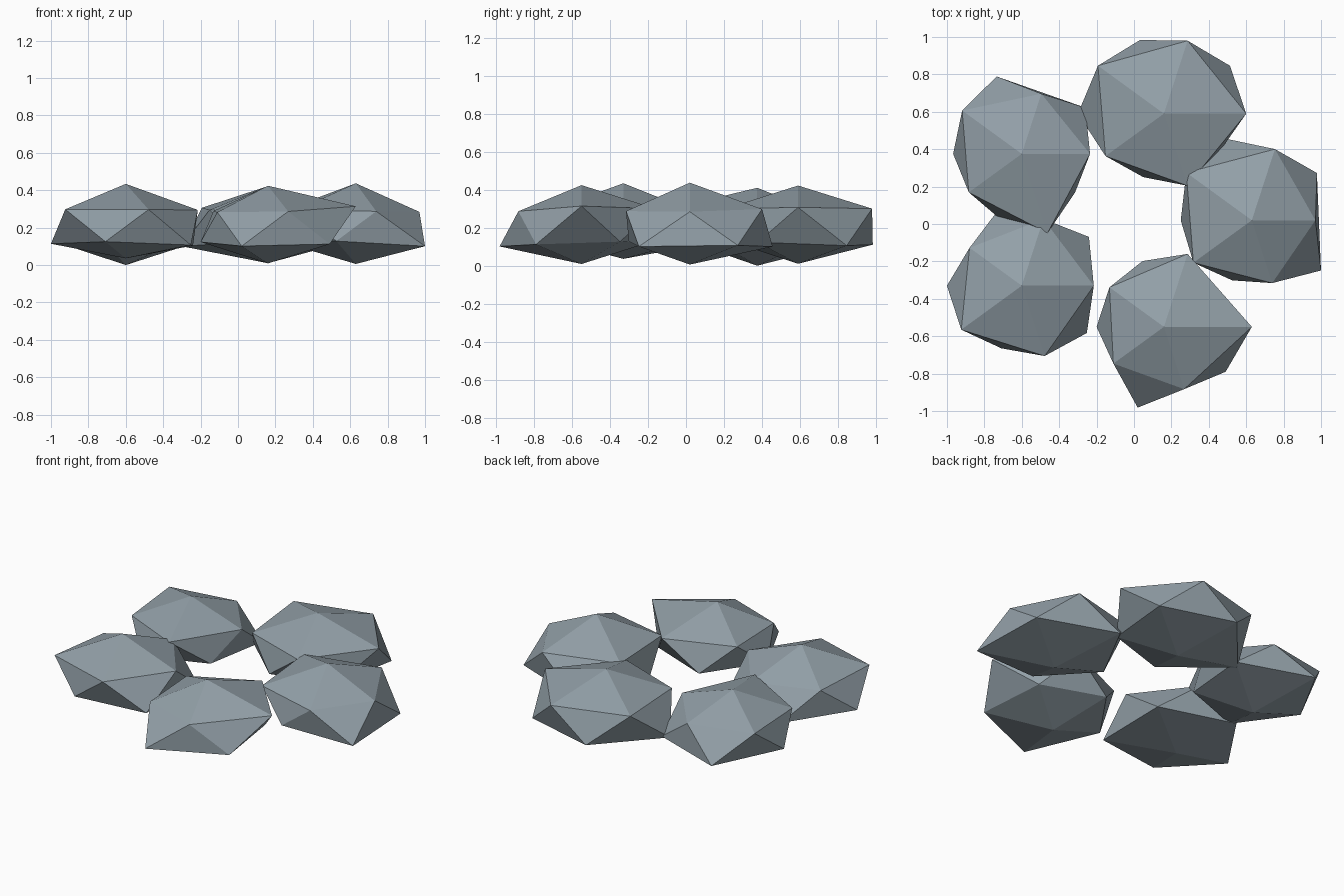
import bpy, bmesh, math

if "Cube" in bpy.data.objects:
    bpy.data.objects.remove(bpy.data.objects["Cube"])

MID_Z = 0.206      # height of each stone's middle
FLATTEN = 0.23     # ring height relative to its radius

slate = bpy.data.materials.new("slate")
slate.diffuse_color = (0.29, 0.35, 0.39, 1)
slate.use_nodes = True
slate.node_tree.nodes["Principled BSDF"].inputs["Base Color"].default_value = slate.diffuse_color


def stone(name, x, y, top, bottom, upper, lower):
    """Squashed icosahedron: two staggered five-point rings between two tips."""
    bm = bmesh.new()

    def ring(radii, start, sign):
        pts = []
        for i, r in enumerate(radii):
            a = math.radians(start + 72 * i)
            pts.append(bm.verts.new((r * math.cos(a), r * math.sin(a),
                                     MID_Z + sign * FLATTEN * r)))
        return pts

    up = ring(upper, 0, 1)
    lo = ring(lower, 36, -1)
    tip = bm.verts.new((0, 0, top))
    base = bm.verts.new((0, 0, bottom))
    for i in range(5):
        j = (i + 1) % 5
        bm.faces.new((tip, up[i], up[j]))
        bm.faces.new((up[i], lo[i], up[j]))
        bm.faces.new((up[j], lo[i], lo[j]))
        bm.faces.new((base, lo[j], lo[i]))
    mesh = bpy.data.meshes.new(name)
    bm.to_mesh(mesh)
    bm.free()
    mesh.materials.append(slate)
    obj = bpy.data.objects.new(name, mesh)
    obj.location = (x, y, 0)
    bpy.context.collection.objects.link(obj)


# Ring of five stones: radii run anticlockwise from +x
stone("stone_right", 0.63, 0.02, 0.437, 0.006,
      (0.34, 0.40, 0.433, 0.386, 0.353), (0.43, 0.459, 0.38, 0.338, 0.457))
stone("stone_back", 0.16, 0.59, 0.422, 0.01,
      (0.44, 0.41, 0.436, 0.386, 0.405), (0.436, 0.414, 0.46, 0.357, 0.36))
stone("stone_back_left", -0.60, 0.375, 0.41, 0.0,
      (0.365, 0.338, 0.394, 0.35, 0.445), (0.42, 0.435, 0.367, 0.368, 0.352))
stone("stone_front_left", -0.60, -0.33, 0.434, 0.036,
      (0.385, 0.375, 0.345, 0.40, 0.395), (0.444, 0.42, 0.40, 0.352, 0.43))
stone("stone_front", 0.16, -0.55, 0.424, 0.009,
      (0.47, 0.41, 0.36, 0.334, 0.35), (0.345, 0.37, 0.36, 0.454, 0.408))
